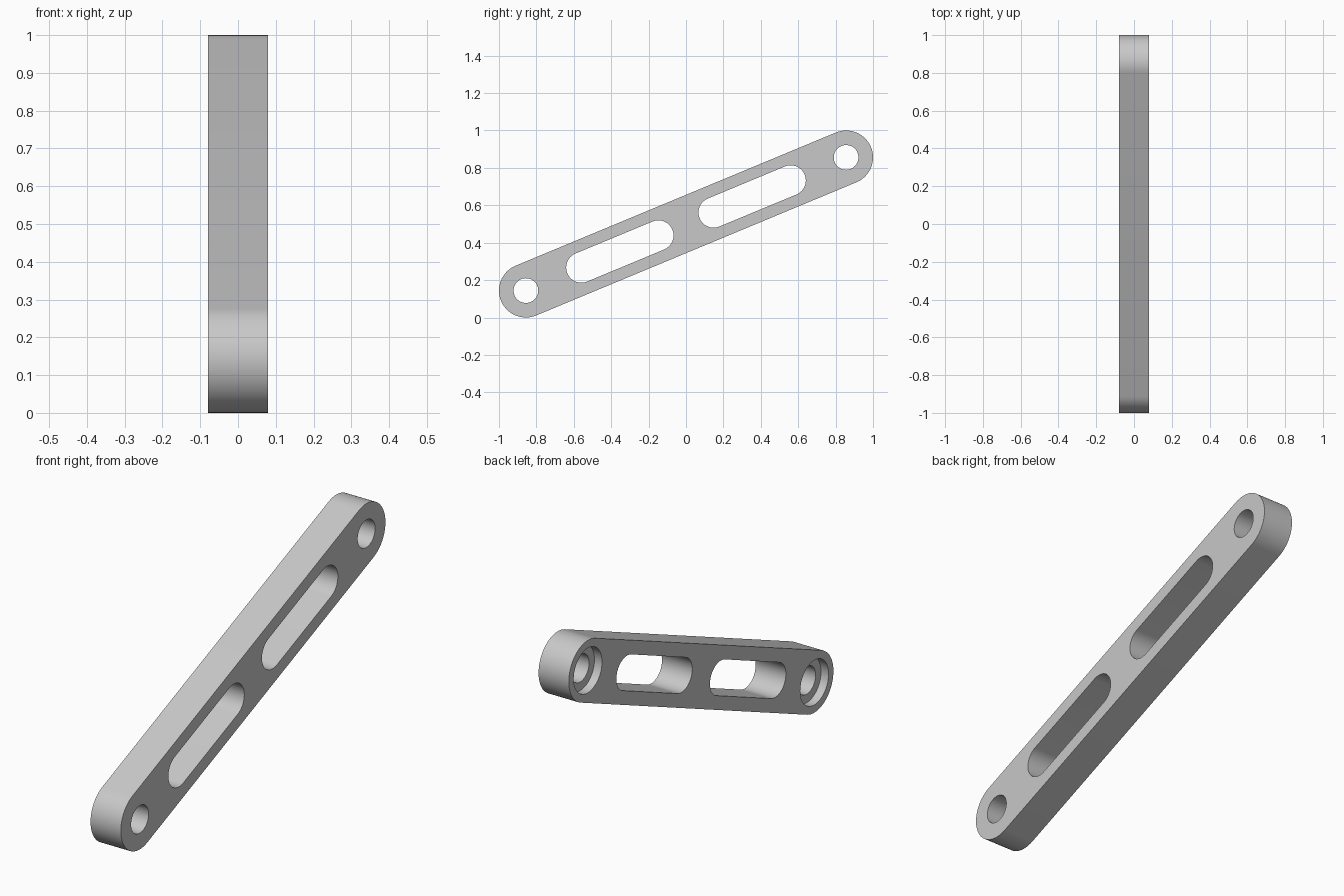
import bpy, bmesh, math
from mathutils import Matrix

cube = bpy.data.objects.get("Cube")
if cube:
    bpy.data.objects.remove(cube, do_unlink=True)

END_R = 0.144       # rounded end radius
HALF_T = 0.08       # half thickness along x
HALF_Y, HALF_Z = 1 - END_R, 0.5 - END_R
TILT = math.atan2(HALF_Z, HALF_Y)
REACH = math.hypot(HALF_Y, HALF_Z)   # centre to pivot hole
PLACE = Matrix.Translation((0, 0, 0.5)) @ Matrix.Rotation(TILT, 4, 'X')

grey = bpy.data.materials.new("plain grey")
grey.use_nodes = True
colour = (0.58, 0.58, 0.58, 1)
grey.diffuse_color = colour
grey.node_tree.nodes["Principled BSDF"].inputs["Base Color"].default_value = colour


def slot(name, u0, u1, r, x0, x1, steps=32):
    """Prism along x with a round-ended outline from u0 to u1 (a circle if equal)."""
    outline = []
    for centre, start in ((u1, -math.pi / 2), (u0, math.pi / 2)):
        for i in range(steps + (u0 != u1)):
            a = start + math.pi * i / steps
            outline.append((centre + r * math.cos(a), r * math.sin(a)))
    bm = bmesh.new()
    face = bm.faces.new([bm.verts.new((x0, u, v)) for u, v in outline])
    ext = bmesh.ops.extrude_face_region(bm, geom=[face])
    moved = [g for g in ext["geom"] if isinstance(g, bmesh.types.BMVert)]
    bmesh.ops.translate(bm, verts=moved, vec=(x1 - x0, 0, 0))
    bmesh.ops.recalc_face_normals(bm, faces=bm.faces)
    bm.transform(PLACE)
    mesh = bpy.data.meshes.new(name)
    bm.to_mesh(mesh)
    bm.free()
    mesh.materials.append(grey)
    obj = bpy.data.objects.new(name, mesh)
    bpy.context.collection.objects.link(obj)
    return obj


# Link arm with rounded ends
arm = slot("link_arm", -REACH, REACH, END_R, -HALF_T, HALF_T)

# Pivot holes, their counterbores on the -x face, and the two long windows
cutters = []
for side in (-1, 1):
    pivot = side * REACH
    cutters.append(slot("pivot_hole_cutter", pivot, pivot, 0.066, -0.2, 0.2))
    cutters.append(slot("counterbore_cutter", pivot, pivot, 0.107, -0.2, -0.04))
    inner, outer = sorted((side * 0.16, side * 0.606))
    cutters.append(slot("window_cutter", inner, outer, 0.081, -0.2, 0.2))

bpy.ops.object.select_all(action='DESELECT')
bpy.context.view_layer.objects.active = arm
arm.select_set(True)
for cutter in cutters:
    cutter.hide_render = True
    mod = arm.modifiers.new("cut", 'BOOLEAN')
    mod.operation = 'DIFFERENCE'
    mod.solver = 'EXACT'
    mod.object = cutter
    bpy.ops.object.modifier_apply(modifier=mod.name)
for cutter in cutters:
    bpy.data.objects.remove(cutter, do_unlink=True)

bpy.ops.object.shade_smooth_by_angle(angle=math.radians(30))
